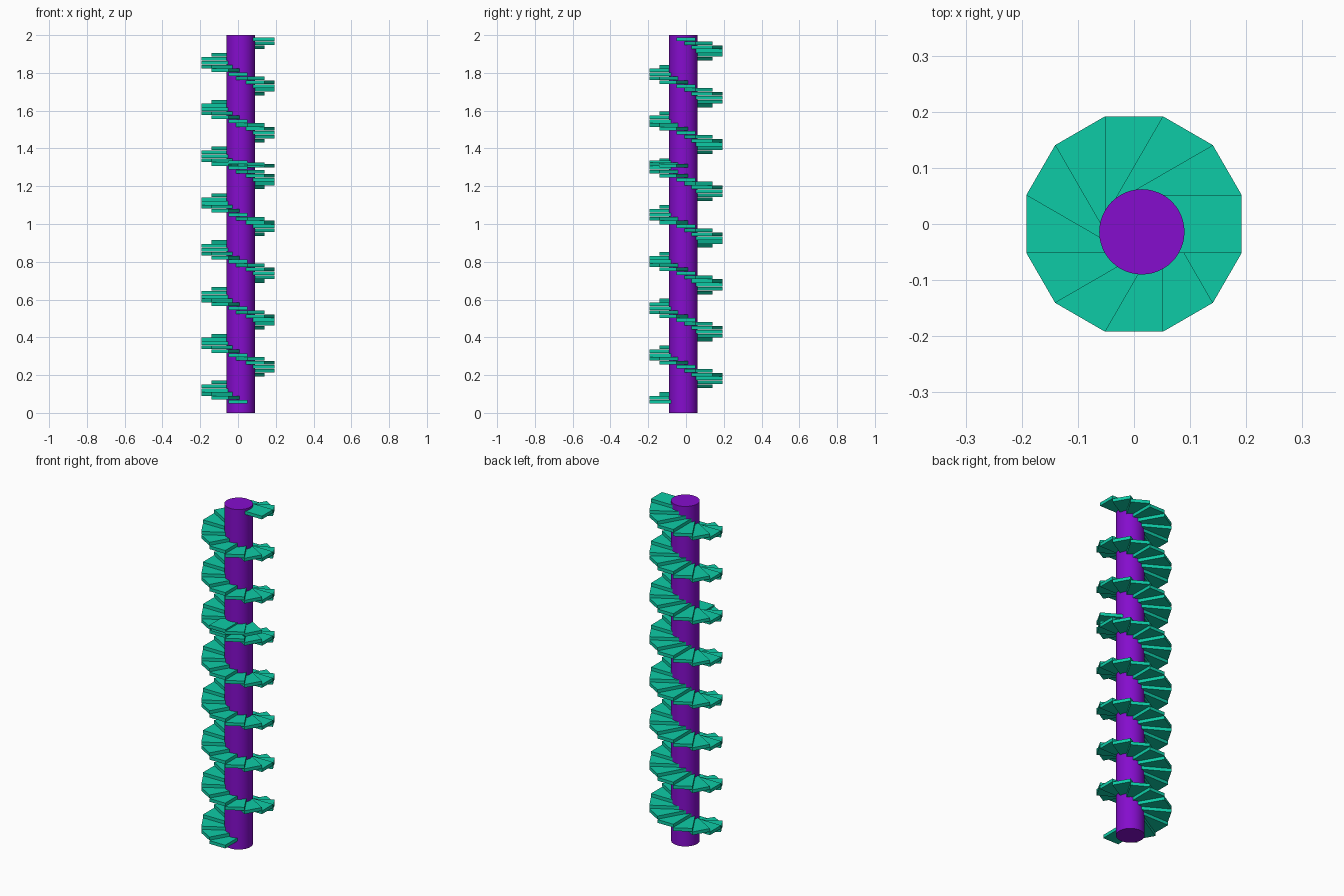
import bpy, bmesh, math
from mathutils import Matrix, Vector

if "Cube" in bpy.data.objects:
    bpy.data.objects.remove(bpy.data.objects["Cube"])


def material(name, rgb):
    m = bpy.data.materials.new(name)
    m.diffuse_color = (*rgb, 1)
    m.use_nodes = True
    m.node_tree.nodes["Principled BSDF"].inputs["Base Color"].default_value = m.diffuse_color
    return m


teal = material("teal", (0.004, 0.60, 0.38))
purple = material("purple", (0.235, 0.004, 0.61))

# Central column, slightly off the stair axis
bpy.ops.mesh.primitive_cylinder_add(vertices=48, radius=0.076, depth=2,
                                    location=(0.014, -0.014, 1))
column = bpy.context.object
column.name = "column"
column.data.materials.append(purple)
bpy.ops.object.shade_smooth_by_angle(angle=math.radians(30))

# Steps: rectangular treads, twelve per turn, rising clockwise
REACH, WIDTH, THICK = 0.192, 0.103, 0.019
RISE, FIRST_TOP, COUNT = 0.02064, 0.068, 94


def add_step(bm, angle, top):
    m = (Matrix.Rotation(math.radians(angle), 4, 'Z')
         @ Matrix.Translation(Vector((REACH / 2, 0, top - THICK / 2)))
         @ Matrix.Diagonal((REACH, WIDTH, THICK, 1)))
    bmesh.ops.create_cube(bm, size=1, matrix=m)


def finish(bm, name):
    mesh = bpy.data.meshes.new(name)
    bm.to_mesh(mesh)
    bm.free()
    mesh.materials.append(teal)
    bpy.context.collection.objects.link(bpy.data.objects.new(name, mesh))


bm = bmesh.new()
for i in range(COUNT):
    add_step(bm, -90 - 30 * i, FIRST_TOP + RISE * i)
finish(bm, "spiral_steps")

# Short run of overlapping steps where the two flights meet
bm = bmesh.new()
for i in range(3):
    add_step(bm, -30 - 30 * i, 1.317 + 0.0095 * i)
finish(bm, "landing_steps")
